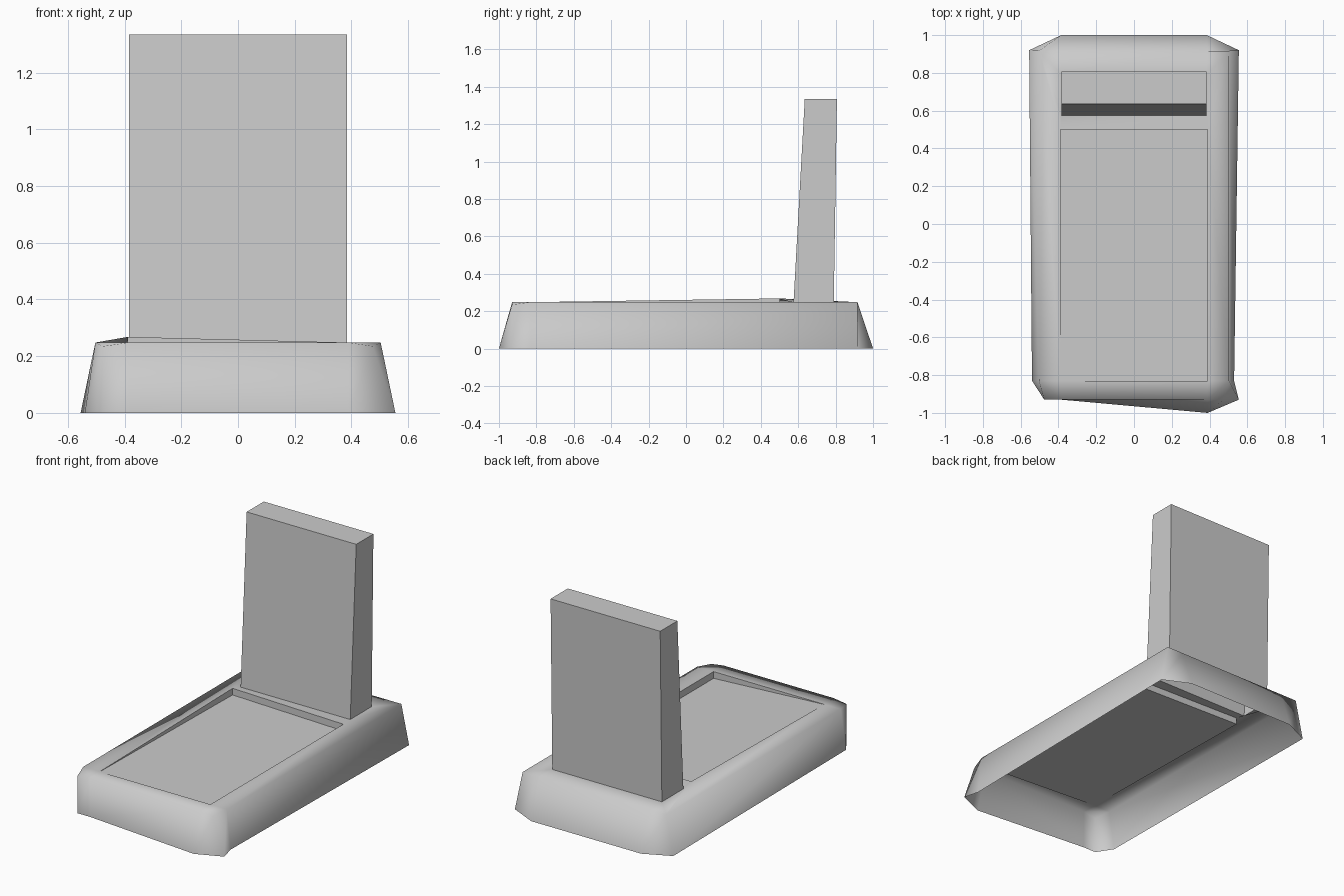
import bpy
import bmesh

cube = bpy.data.objects.get("Cube")
if cube:
    bpy.data.objects.remove(cube, do_unlink=True)

stone = bpy.data.materials.new("stone grey")
stone.use_nodes = True
stone.diffuse_color = (0.6, 0.6, 0.6, 1)
stone.node_tree.nodes["Principled BSDF"].inputs["Base Color"].default_value = (0.6, 0.6, 0.6, 1)


def build(name, rings, extra_faces=(), cap=False, smooth=False):
    """Bridge successive closed rings of points, then add named faces or a cap."""
    bm = bmesh.new()
    loops = [[bm.verts.new(p) for p in ring] for ring in rings]
    for low, high in zip(loops, loops[1:]):
        if len(low) == len(high):
            n = len(low)
            for i in range(n):
                j = (i + 1) % n
                bm.faces.new((low[i], low[j], high[j], high[i]))
    if cap:
        bm.faces.new(loops[-1])
    for face in extra_faces:
        bm.faces.new([loops[r][i] for r, i in face])
    for f in bm.faces:
        f.smooth = smooth
    mesh = bpy.data.meshes.new(name)
    bm.to_mesh(mesh)
    bm.free()
    mesh.materials.append(stone)
    obj = bpy.data.objects.new(name, mesh)
    bpy.context.collection.objects.link(obj)
    return obj


def rect(x, front, back, heights):
    """Four corners, from the front right round to the back right."""
    corners = [(-x, front), (x, front), (x, back), (-x, back)]
    return [(cx, cy, z) for (cx, cy), z in zip(corners, heights)]


# Outline of the hollow base, from the front right corner round to the back
foot = [(-.54, -.83, 0), (-.475, -.93, 0), (-.385, -.93, 0), (.39, -1, 0), (.555, -.93, 0),
        (.53, -.83, 0), (.555, .92, 0), (.385, 1, 0), (-.385, 1, 0), (-.555, .92, 0)]
shoulder = [(-.503, -.83, .248), (-.475, -.93, .235), (-.385, -.93, .248), (.39, -.93, .248),
            (.475, -.93, .235), (.503, -.83, .248), (.503, .917, .248), (.388, .917, .248),
            (-.388, .917, .248), (-.503, .917, .248)]
recess = rect(.388, -.83, .5, (.248, .248, .248, .268))
slot = rect(.384, .575, .79, (.248,) * 4)

# Rim: T = shoulder, P = recess corner, S = headstone slot corner
T, P, S = (lambda i: (1, i)), (lambda i: (2, i)), (lambda i: (4, i))
rim = [(T(0), T(1), T(2), P(0)), (T(2), T(3), P(1), P(0)), (T(3), T(4), T(5), P(1)),
       (T(5), T(6), P(2), P(1)), (T(6), S(1), P(2)), (T(6), S(2), S(1)), (T(6), T(7), S(2)),
       (T(7), T(8), S(3), S(2)), (T(8), T(9), S(3)), (T(9), S(0), S(3)), (T(9), P(3), S(0)),
       (T(9), T(0), P(0), P(3)), (P(3), P(2), S(1), S(0))]
build("base_shell", [foot, shoulder, recess, [], slot], rim, smooth=True)

# Sunken panel with its low surrounding wall, deeper towards the left
build("sunken_panel", [recess, rect(.388, -.83, .5, (.247, .205, .205, .226))], cap=True)

# Upright slab, open underneath, leaning back a little
build("headstone", [slot, rect(.384, .635, .807, (1.335,) * 4)], cap=True)
